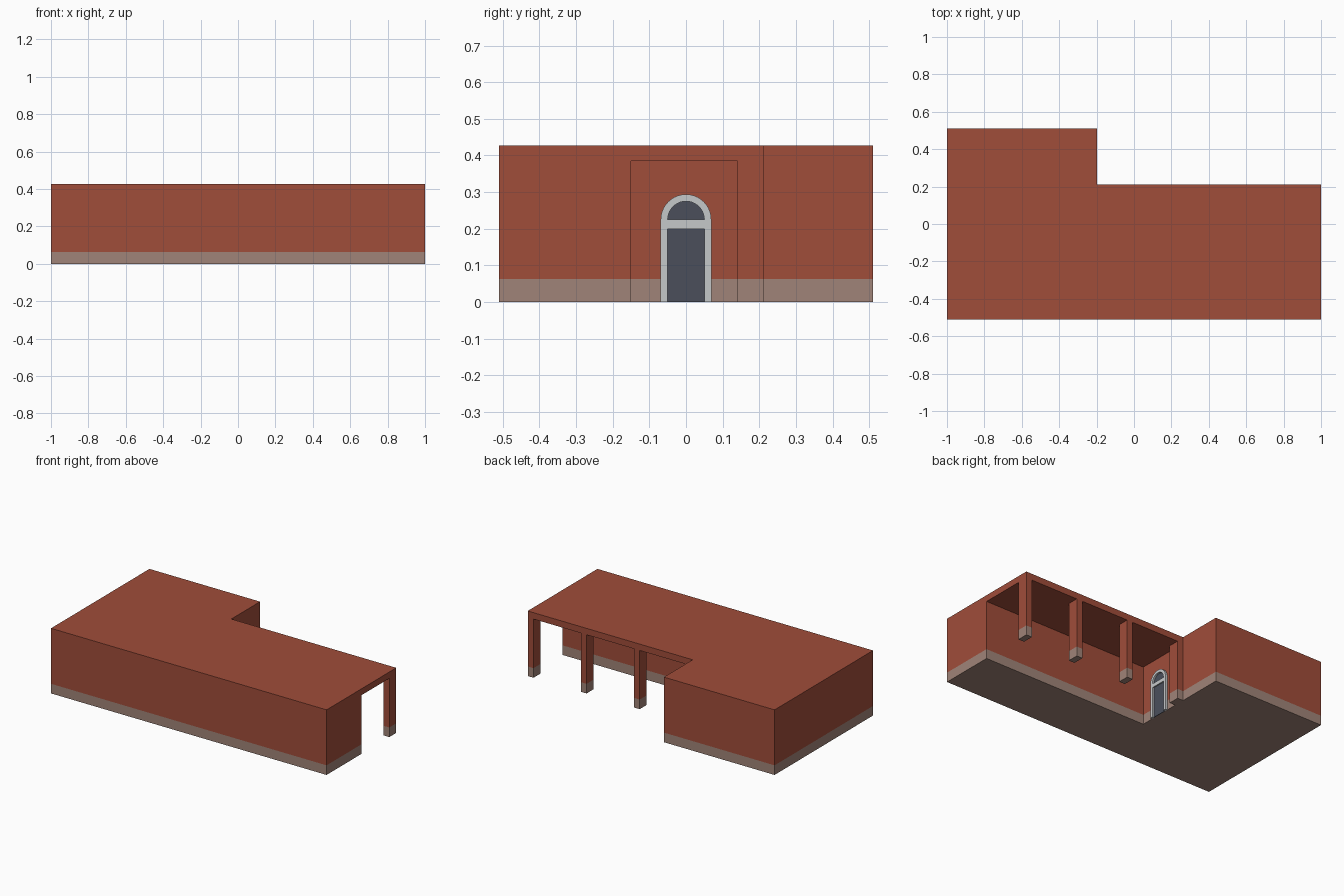
import bpy
import bmesh
import math

if "Cube" in bpy.data.objects:
    bpy.data.objects.remove(bpy.data.objects["Cube"], do_unlink=True)


def material(name, rgb):
    m = bpy.data.materials.new(name)
    m.use_nodes = True
    m.diffuse_color = (*rgb, 1)
    m.node_tree.nodes["Principled BSDF"].inputs["Base Color"].default_value = (*rgb, 1)
    return m


BRICK = material("red brick", (0.352, 0.074, 0.042))
BASE = material("stone base", (0.352, 0.231, 0.188))
TRIM = material("pale trim", (0.558, 0.578, 0.591))
SLATE = material("slate door", (0.070, 0.078, 0.105))

TOP, SOFFIT, BAND = 0.427, 0.385, 0.063
HALF, PORCH_Y, WALL_Y, WING_X = 0.51, 0.212, -0.15, -0.197


def finish(name, bm, mats):
    bmesh.ops.recalc_face_normals(bm, faces=bm.faces)
    mesh = bpy.data.meshes.new(name)
    bm.to_mesh(mesh)
    bm.free()
    for m in mats:
        mesh.materials.append(m)
    ob = bpy.data.objects.new(name, mesh)
    bpy.context.collection.objects.link(ob)
    return ob


def extrude(bm, points, offset):
    """Raise a flat outline into a solid."""
    face = bm.faces.new([bm.verts.new(p) for p in points])
    new = bmesh.ops.extrude_face_region(bm, geom=[face], use_keep_orig=True)["geom"]
    bmesh.ops.translate(bm, vec=offset, verts=[v for v in new if isinstance(v, bmesh.types.BMVert)])


def masonry(name, outline, z0, z1):
    """Vertical prism, with a stone band wherever it stands below BAND."""
    bm = bmesh.new()
    extrude(bm, [(x, y, z0) for x, y in outline], (0, 0, z1 - z0))
    if z0 < BAND:
        bmesh.ops.bisect_plane(bm, geom=bm.verts[:] + bm.edges[:] + bm.faces[:],
                               plane_co=(0, 0, BAND), plane_no=(0, 0, 1))
    for f in bm.faces:
        f.material_index = int(f.calc_center_median().z < BAND)
    return finish(name, bm, [BRICK, BASE])


def rect(x0, x1, y0, y1):
    return [(x0, y0), (x1, y0), (x1, y1), (x0, y1)]


# Main building with its back wing
masonry("building_walls",
        [(-1, -HALF), (1, -HALF), (1, WALL_Y), (WING_X, WALL_Y), (WING_X, HALF), (-1, HALF)], 0, TOP)

# Porch roof and the row of pillars
masonry("porch_roof", rect(WING_X, 1, WALL_Y, PORCH_Y), SOFFIT, TOP)
for i in range(4):
    x = 1 - 0.385 * i
    masonry(f"porch_pillar_{i + 1}", rect(x - 0.042, x, 0.14, PORCH_Y), 0, SOFFIT)


# Arched door in the end wall of the porch
def arch(radius, spring, x, steps=20):
    curve = [(x, radius * math.cos(math.pi * k / steps), spring + radius * math.sin(math.pi * k / steps))
             for k in range(steps + 1)]
    return [(x, radius, 0)] + curve + [(x, -radius, 0)]


SPRING = 0.225
bm = bmesh.new()
extrude(bm, arch(0.051, SPRING, WING_X), (0.004, 0, 0))
finish("door_panel", bm, [SLATE])

bm = bmesh.new()
outer, inner = arch(0.069, SPRING, WING_X), arch(0.05, SPRING, WING_X)
extrude(bm, outer + inner[::-1], (0.015, 0, 0))
finish("door_frame", bm, [TRIM])

bm = bmesh.new()
extrude(bm, [(WING_X, y, z) for y, z in rect(-0.05, 0.05, 0.2, SPRING)], (0.012, 0, 0))
finish("door_transom", bm, [TRIM])
